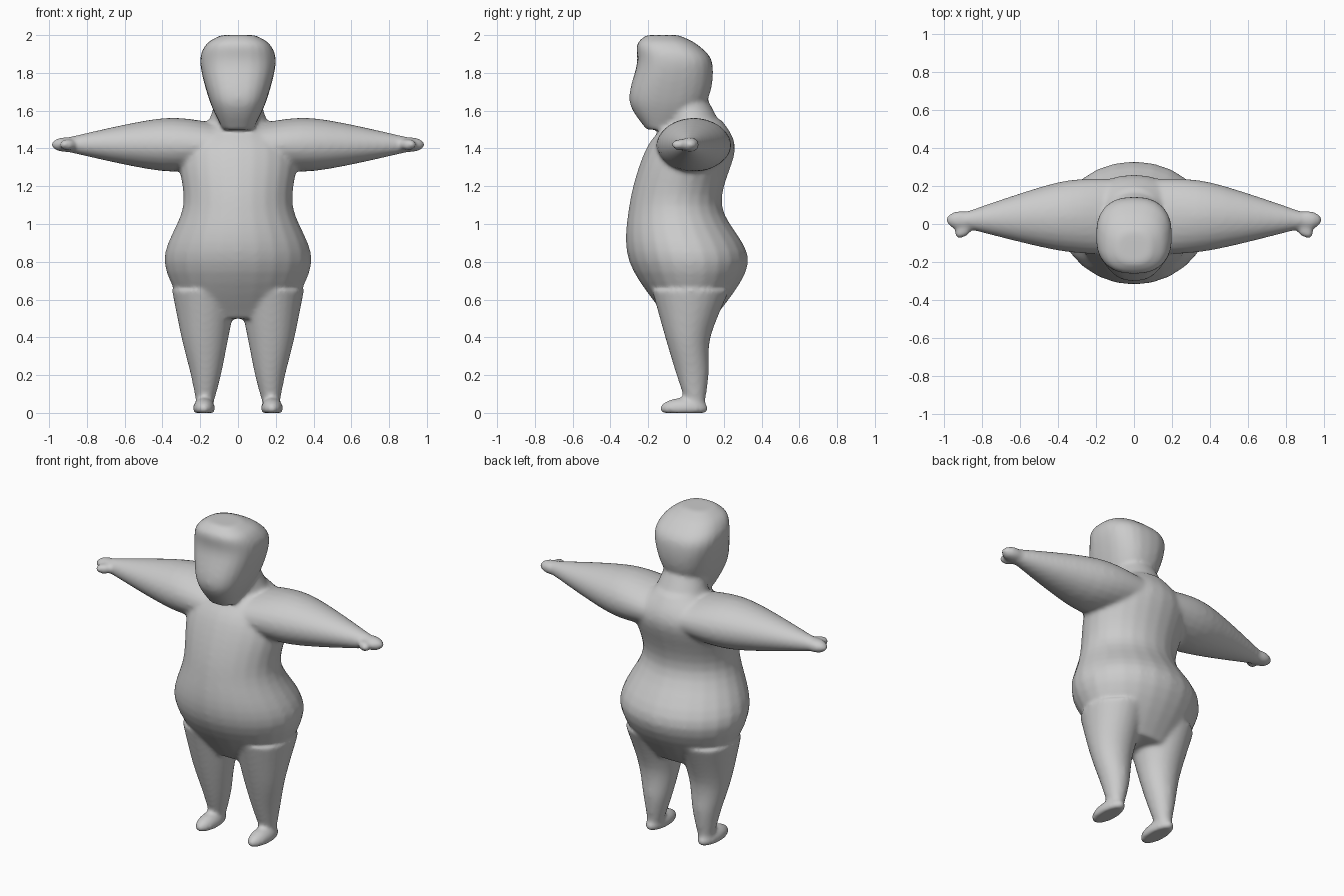
import bpy
import bmesh
from math import cos, sin, tau, copysign
from mathutils import Vector, Matrix

cube = bpy.data.objects.get("Cube")
if cube:
    bpy.data.objects.remove(cube)

SIDES = 24
STEPS = 6


def make_material(name, shade):
    material = bpy.data.materials.new(name)
    material.use_nodes = True
    colour = (shade, shade, shade, 1)
    material.diffuse_color = colour
    shader = material.node_tree.nodes["Principled BSDF"]
    shader.inputs["Base Color"].default_value = colour
    return material


def spline(keys):
    """Smooth run of sections through a few key sections."""
    keys = [Vector(key) for key in keys]
    padded = [keys[0], *keys, keys[-1]]
    sections = []
    for before, start, end, after in zip(padded, padded[1:], padded[2:], padded[3:]):
        leave, arrive = (end - before) / 2, (after - start) / 2
        for step in range(STEPS):
            t = step / STEPS
            ease = t * t * (3 - 2 * t)
            sections.append(start.lerp(end, ease)
                            + leave * t * (1 - t) ** 2
                            - arrive * t * t * (1 - t))
    return sections + [keys[-1]]


def loft(bm, keys, place, power=1):
    """Skin closed rings; a key holds position, then low and high of each width."""
    rings = []
    for position, left, right, front, back in spline(keys):
        ring = []
        for i in range(SIDES):
            angle = tau * i / SIDES
            across, along = (copysign(abs(wave) ** power, wave)
                             for wave in (cos(angle), sin(angle)))
            u = (left + right + across * (right - left)) / 2
            v = (front + back + along * (back - front)) / 2
            ring.append(bm.verts.new(place(position, u, v)))
        rings.append(ring)
    faces = [bm.faces.new(rings[0]), bm.faces.new(rings[-1])]
    for lower, upper in zip(rings, rings[1:]):
        for i in range(SIDES):
            faces.append(bm.faces.new((lower[i - 1], lower[i], upper[i], upper[i - 1])))
    bmesh.ops.recalc_face_normals(bm, faces=faces)


def upright(bm, keys, power=1):
    """Loft centred on the body; a key holds height, half width, front and back."""
    loft(bm, [(height, -half, half, front, back) for height, half, front, back in keys],
         lambda position, u, v: (u, v, position), power)


def ellipsoid(bm, side, centre, size, turn=0):
    x, y, z = centre
    matrix = (Matrix.Translation((x * side, y, z))
              @ Matrix.Rotation(turn * side, 4, "Z")
              @ Matrix.Diagonal((*size, 1)))
    made = bmesh.ops.create_uvsphere(bm, u_segments=SIDES, v_segments=SIDES // 2,
                                     radius=1, matrix=matrix)
    return made["verts"]


bm = bmesh.new()

# Torso with a full belly and seat, a waist and a broad chest
upright(bm, [(0.5, 0.25, -0.1, 0.15),
             (0.8, 0.39, -0.3, 0.33),
             (1.1, 0.29, -0.3, 0.19),
             (1.4, 0.31, -0.21, 0.26),
             (1.55, 0.14, -0.08, 0.19)])

# Neck, sloping up from the shoulders
upright(bm, [(1.4, 0.2, -0.1, 0.25), (1.65, 0.12, -0.1, 0.12)])

# Head with a squarish section, long jaw and rounded crown
upright(bm, [(1.5, 0.08, -0.21, -0.05),
             (1.65, 0.15, -0.3, 0.11),
             (1.85, 0.2, -0.26, 0.14),
             (1.95, 0.17, -0.26, 0.06),
             (2, 0.09, -0.21, -0.04)], power=0.8)

for side in (1, -1):
    # Arm, tapering from the chest to the wrist
    loft(bm, [(0.1, -0.16, 0.24, 1.3, 1.53),
              (0.4, -0.14, 0.22, 1.28, 1.56),
              (0.9, -0.02, 0.06, 1.38, 1.46)],
         lambda position, u, v: (position * side, u, v))

    # Hand and thumb
    ellipsoid(bm, side, (0.91, 0.02, 1.42), (0.08, 0.05, 0.04))
    ellipsoid(bm, side, (0.9, -0.04, 1.42), (0.05, 0.03, 0.03), turn=-0.5)

    # Leg, tapering from the hip to the ankle
    loft(bm, [(0.05, 0.13, 0.22, 0, 0.1),
              (0.2, 0.09, 0.25, -0.05, 0.12),
              (0.4, 0.05, 0.3, -0.11, 0.13),
              (0.65, 0, 0.35, -0.18, 0.23)],
         lambda position, u, v: (u * side, v, position))

    # Foot with a flat sole
    for vert in ellipsoid(bm, side, (0.18, -0.01, 0.02), (0.06, 0.13, 0.06)):
        vert.co.z = max(vert.co.z, 0)

mesh = bpy.data.meshes.new("body")
bm.to_mesh(mesh)
bm.free()
mesh.materials.append(make_material("plain grey", 0.6))
body = bpy.data.objects.new("body", mesh)
bpy.context.collection.objects.link(body)

# Fuse the parts into one soft skin
fuse = body.modifiers.new("fuse", "REMESH")
fuse.mode = "VOXEL"
fuse.voxel_size = 0.012
fuse.use_smooth_shade = True
soften = body.modifiers.new("soften", "SMOOTH")
soften.factor = 0.5
soften.iterations = 10
